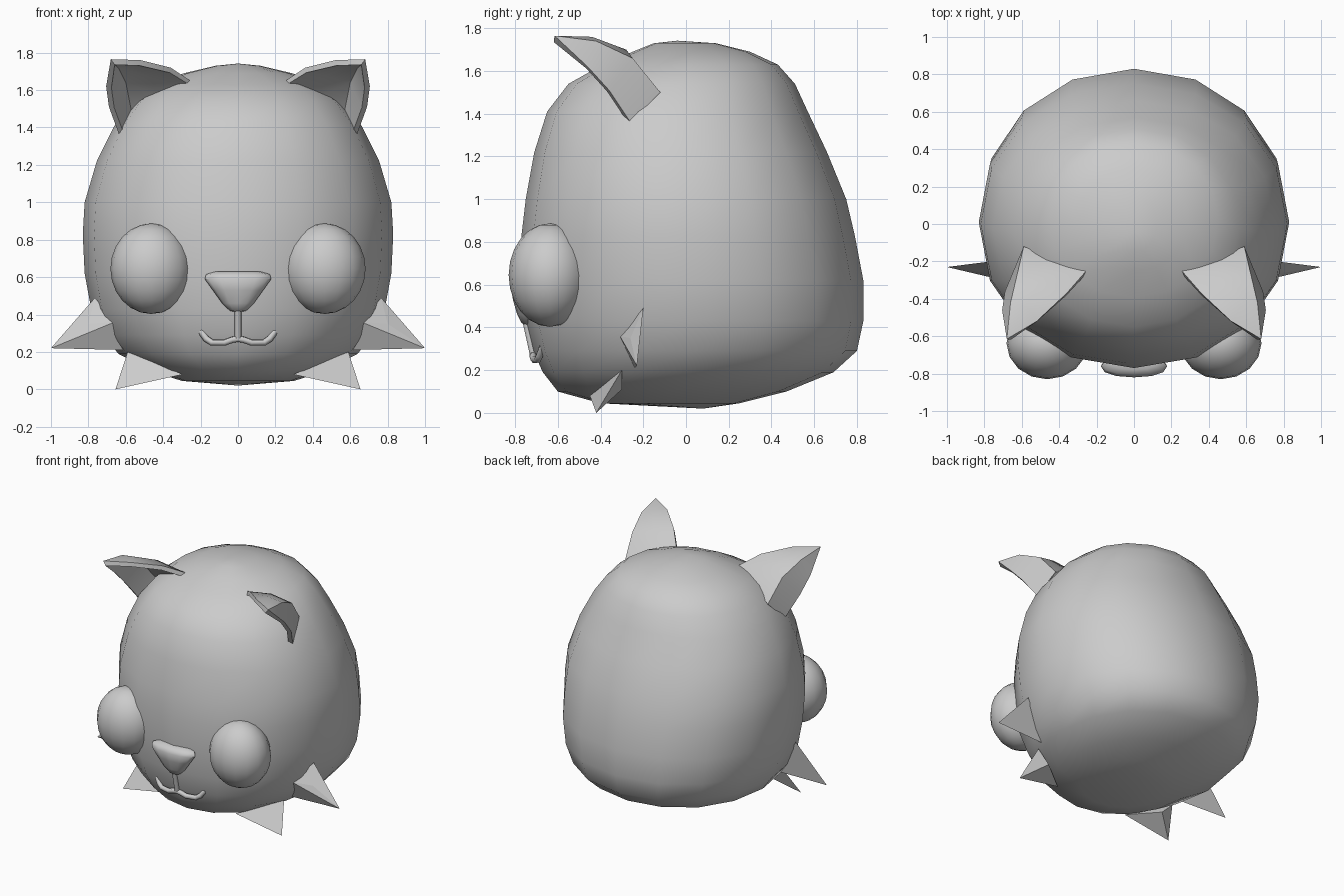
import bpy, bmesh, math
from mathutils import Vector

cube = bpy.data.objects.get("Cube")
if cube:
    bpy.data.objects.remove(cube, do_unlink=True)

grey = bpy.data.materials.new("plain grey")
grey.use_nodes = True
COLOUR = (0.6, 0.6, 0.6, 1)
grey.diffuse_color = COLOUR
grey.node_tree.nodes["Principled BSDF"].inputs["Base Color"].default_value = COLOUR


def finish(bm, name, angle=None):
    """Turn a bmesh into a coloured object, smooth below the given angle."""
    bmesh.ops.recalc_face_normals(bm, faces=bm.faces)
    mesh = bpy.data.meshes.new(name)
    bm.to_mesh(mesh)
    bm.free()
    obj = bpy.data.objects.new(name, mesh)
    bpy.context.collection.objects.link(obj)
    mesh.materials.append(grey)
    if angle:
        bpy.ops.object.select_all(action='DESELECT')
        obj.select_set(True)
        bpy.context.view_layer.objects.active = obj
        bpy.ops.object.shade_smooth_by_angle(angle=math.radians(angle))
    return obj


def loft(name, rings, bottom, top, sides, power, angle):
    """Stack rounded rings (z, half width, front y, back y) between two poles."""
    bm = bmesh.new()
    loops = []
    for z, w, front, back in rings:
        loop = []
        for i in range(sides):
            a = math.tau * i / sides
            c, s = math.cos(a), math.sin(a)
            x = w * math.copysign(abs(c) ** power, c)
            y = math.copysign(abs(s) ** power, s)
            mid, depth = (front + back) / 2, (back - front) / 2
            loop.append(bm.verts.new((x, mid + depth * y, z)))
        loops.append(loop)
    for low, high in zip(loops, loops[1:]):
        for i in range(sides):
            j = (i + 1) % sides
            bm.faces.new((low[i], low[j], high[j], high[i]))
    for point, loop in ((bottom, loops[0]), (top, loops[-1])):
        pole = bm.verts.new(point)
        for i in range(sides):
            bm.faces.new((loop[i], loop[(i + 1) % sides], pole))
    return finish(bm, name, angle)


# Head
loft("head", [
    (0.045, 0.30, -0.40, 0.25), (0.10, 0.47, -0.60, 0.47),
    (0.19, 0.64, -0.67, 0.69), (0.29, 0.72, -0.715, 0.80),
    (0.43, 0.785, -0.75, 0.83), (0.62, 0.82, -0.765, 0.83),
    (0.83, 0.83, -0.77, 0.79), (1.0, 0.82, -0.75, 0.75),
    (1.22, 0.755, -0.71, 0.66), (1.41, 0.66, -0.65, 0.57),
    (1.54, 0.56, -0.55, 0.51), (1.63, 0.45, -0.39, 0.43),
    (1.69, 0.29, -0.25, 0.30), (1.73, 0.12, -0.15, 0.14)],
    (0, 0.08, 0.02), (0, -0.04, 1.742), 16, 0.95, 60)

# Nose
loft("nose", [
    (0.42, 0.045, -0.77, -0.70), (0.46, 0.085, -0.79, -0.70),
    (0.53, 0.135, -0.81, -0.70), (0.59, 0.178, -0.82, -0.70),
    (0.615, 0.17, -0.805, -0.70), (0.63, 0.12, -0.78, -0.70)],
    (0, -0.74, 0.41), (0, -0.74, 0.632), 12, 0.9, 50)


def tube(name, points, radius):
    """A thin round line through the points."""
    curve = bpy.data.curves.new(name, 'CURVE')
    curve.dimensions = '3D'
    curve.bevel_depth = radius
    curve.bevel_resolution = 1
    curve.use_fill_caps = True
    spline = curve.splines.new('POLY')
    spline.points.add(len(points) - 1)
    for p, co in zip(spline.points, points):
        p.co = (*co, 1)
    curve.materials.append(grey)
    bpy.context.collection.objects.link(bpy.data.objects.new(name, curve))


# Mouth line and the groove below the nose
half = [(0.03, -0.715, 0.265), (0.07, -0.71, 0.25), (0.14, -0.695, 0.25),
        (0.17, -0.685, 0.27), (0.198, -0.67, 0.31)]
mouth = [(-x, y, z) for x, y, z in reversed(half)] + [(0, -0.715, 0.27)] + half
tube("mouth", mouth, 0.018)
tube("nose_groove", [(0, -0.75, 0.43), (0, -0.73, 0.34), (0, -0.715, 0.27)], 0.018)


def spike(name, points, side):
    """A pointed tuft of fur: a closed hull round a few points."""
    bm = bmesh.new()
    verts = [bm.verts.new((side * x, y, z)) for x, y, z in points]
    bmesh.ops.convex_hull(bm, input=verts)
    finish(bm, name)


def ear(name, side):
    """A curled shell, given by its inner edge, back ridge and outer edge."""
    inner = [(0.255, -0.25, 1.65), (0.36, -0.37, 1.72), (0.52, -0.52, 1.76)]
    inner_back = [(0.42, -0.19, 1.58), (0.47, -0.28, 1.70), (0.58, -0.44, 1.76)]
    ridge = [(0.59, -0.12, 1.50), (0.62, -0.25, 1.66), (0.66, -0.42, 1.74)]
    outer = [(0.635, -0.26, 1.36), (0.69, -0.36, 1.51), (0.705, -0.46, 1.62)]
    bm = bmesh.new()
    strips = [[bm.verts.new((side * x, y, z)) for x, y, z in line]
              for line in (inner, inner_back, ridge, outer)]
    tip = bm.verts.new((side * 0.68, -0.615, 1.765))
    for a, b in zip(strips, strips[1:]):
        for i in range(2):
            bm.faces.new((a[i], b[i], b[i + 1], a[i + 1]))
        bm.faces.new((a[2], b[2], tip))
    bmesh.ops.recalc_face_normals(bm, faces=bm.faces)
    # Thicken towards the hollow side
    bm.normal_update()
    outward = Vector((side * 0.3, 0.8, 0.5))
    if sum(f.normal.dot(outward) for f in bm.faces) < 0:
        bmesh.ops.reverse_faces(bm, faces=bm.faces)
    bmesh.ops.solidify(bm, geom=bm.faces[:], thickness=0.03)
    finish(bm, name, 35)


for side, label in ((1, "left"), (-1, "right")):
    # Eye
    bm = bmesh.new()
    bmesh.ops.create_uvsphere(bm, u_segments=16, v_segments=12, radius=1)
    bmesh.ops.scale(bm, vec=(0.218, 0.193, 0.242), verts=bm.verts)
    bmesh.ops.translate(bm, vec=(side * 0.464, -0.637, 0.645), verts=bm.verts)
    finish(bm, label + "_eye", 60)

    ear(label + "_ear", side)

    # Cheek tufts
    spike(label + "_upper_cheek_tuft", [
        (0.765, -0.20, 0.49), (1.0, -0.23, 0.22), (0.59, -0.24, 0.21),
        (0.66, -0.31, 0.36), (0.80, -0.26, 0.35)], side)
    spike(label + "_lower_cheek_tuft", [
        (0.295, -0.45, 0.08), (0.655, -0.42, 0.0), (0.59, -0.30, 0.20),
        (0.50, -0.30, 0.11)], side)
